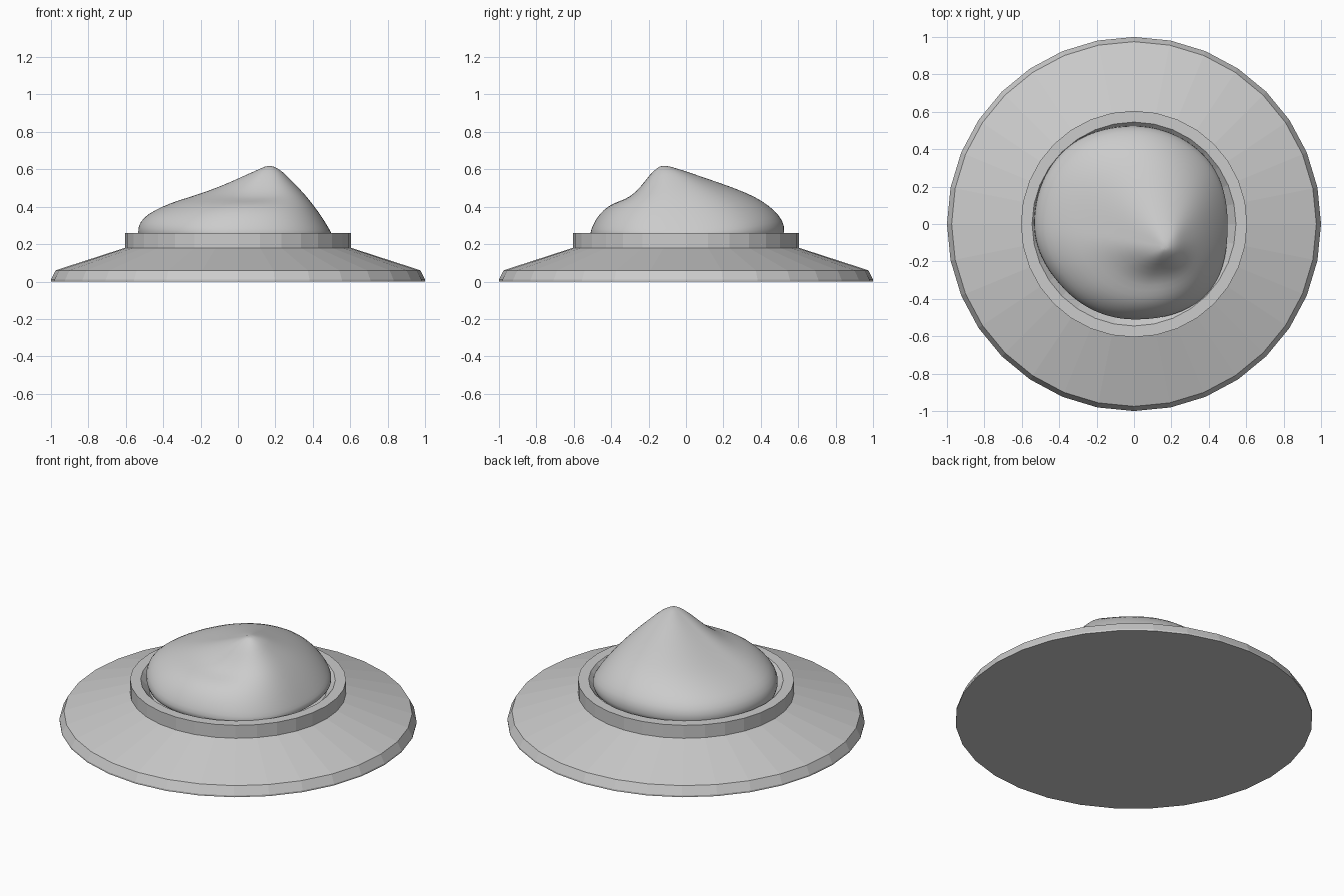
import bpy, bmesh, math

if "Cube" in bpy.data.objects:
    bpy.data.objects.remove(bpy.data.objects["Cube"])

grey = bpy.data.materials.new("plain_grey")
grey.diffuse_color = (0.6, 0.6, 0.6, 1)
grey.use_nodes = True
grey.node_tree.nodes["Principled BSDF"].inputs["Base Color"].default_value = grey.diffuse_color


def build(name, rings, smooth=False):
    """Skin a list of vertex rings, capping both ends."""
    bm = bmesh.new()
    loops = [[bm.verts.new(p) for p in ring] for ring in rings]
    n = len(loops[0])
    for a, b in zip(loops, loops[1:]):
        for i in range(n):
            j = (i + 1) % n
            bm.faces.new((a[i], a[j], b[j], b[i]))
    bm.faces.new(loops[0][::-1])
    bm.faces.new(loops[-1])
    bmesh.ops.recalc_face_normals(bm, faces=bm.faces)
    for f in bm.faces:
        f.smooth = smooth
    mesh = bpy.data.meshes.new(name)
    bm.to_mesh(mesh)
    bm.free()
    mesh.materials.append(grey)
    ob = bpy.data.objects.new(name, mesh)
    bpy.context.collection.objects.link(ob)
    return ob


def circle(r, z, n=32):
    return [(r * math.cos(math.tau * i / n), r * math.sin(math.tau * i / n), z)
            for i in range(n)]


# Round base: bevelled foot, sloping skirt, raised collar with a shallow recess
profile = [(1, 0), (1, .01), (.975, .06), (.605, .18), (.605, .26),
           (.545, .26), (.50, .21)]
build("base", [circle(r, z) for r, z in profile])


def around(values, t):
    """Smoothly interpolate values spaced evenly round the circle."""
    x = (t / math.tau) % 1 * len(values)
    i = int(x)
    f = x - i
    f = (1 - math.cos(math.pi * f)) / 2
    n = len(values)
    return values[i % n] * (1 - f) + values[(i + 1) % n] * f


# Mound: rays run from an off-centre peak out to an uneven outline
PEAK = (.17, -.12)
outline = [.505, .53, .53, .55, .54, .515, .515, .545]   # every 45 degrees from +x
steps = [.03, .08, .18, .3, .45, .6, .75, .87, .95, 1]
right = [.618, .612, .595, .555, .505, .45, .385, .325, .28, .25]
back = [.618, .61, .59, .563, .53, .495, .455, .405, .355, .30]
left = [.618, .60, .57, .53, .487, .452, .42, .38, .345, .29]
front = [.618, .61, .575, .51, .45, .43, .405, .36, .31, .26]

N = 64
angles = [math.tau * i / N for i in range(N)]
rings = []
for k, s in enumerate(steps):
    ring = []
    for t in angles:
        r = around(outline, t)
        x = PEAK[0] * (1 - s) + r * math.cos(t) * s
        y = PEAK[1] * (1 - s) + r * math.sin(t) * s
        z = around([right[k], back[k], left[k], front[k]], t)
        ring.append((x, y, z))
    rings.append(ring)
# tucked-under foot of the mound, sunk into the recess
for f, z in ((.985, .235), (.93, .2)):
    rings.append([(f * around(outline, t) * math.cos(t),
                   f * around(outline, t) * math.sin(t), z) for t in angles])
mound = build("mound", rings, smooth=True)
sub = mound.modifiers.new("soften", 'SUBSURF')
sub.levels = sub.render_levels = 1
